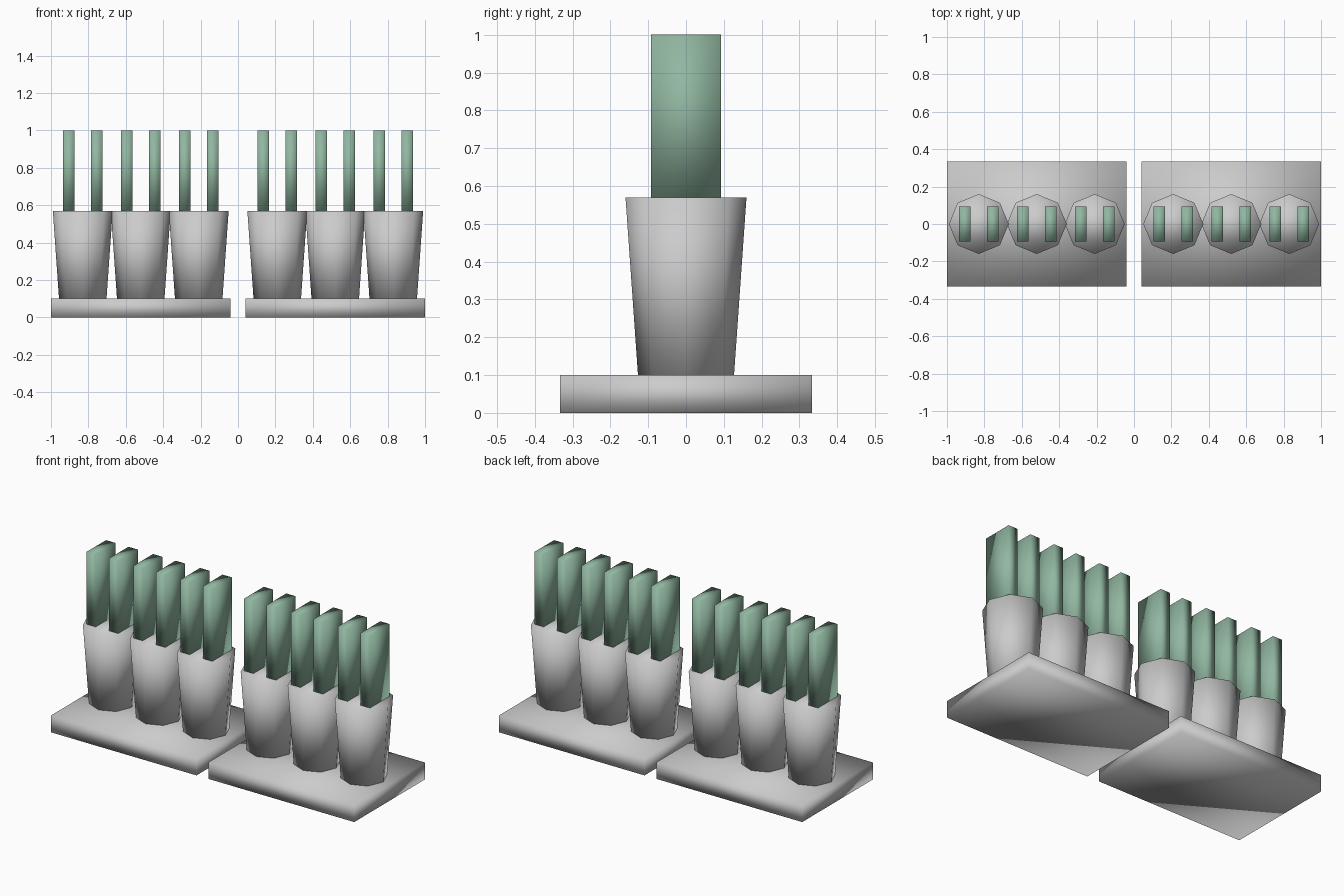
import bpy

if "Cube" in bpy.data.objects:
    bpy.data.objects.remove(bpy.data.objects["Cube"])

green = bpy.data.materials.new("leaf_green")
green.diffuse_color = (0.28, 0.47, 0.35, 1)
green.use_nodes = True
green.node_tree.nodes["Principled BSDF"].inputs["Base Color"].default_value = green.diffuse_color

BASE_TOP, POT_TOP, LEAF_TOP = 0.10, 0.57, 1.0


def finish(name, material=None):
    obj = bpy.context.object
    obj.name = name
    bpy.ops.object.transform_apply(location=False, rotation=False, scale=True)
    bpy.ops.object.shade_smooth()
    if material:
        obj.data.materials.append(material)


def box(name, x, z0, z1, width, depth, material=None):
    bpy.ops.mesh.primitive_cube_add(size=1, location=(x, 0, (z0 + z1) / 2))
    bpy.context.object.scale = (width, depth, z1 - z0)
    finish(name, material)


def pot(name, x):
    bpy.ops.mesh.primitive_cone_add(
        vertices=8, radius1=0.127, radius2=0.16, depth=POT_TOP - BASE_TOP,
        location=(x, 0, (BASE_TOP + POT_TOP) / 2))
    finish(name)


for side, label in ((-1, "left"), (1, "right")):
    # Base slab
    box(f"{label}_base", side * 0.52, 0, BASE_TOP, 0.96, 0.667)
    for i in range(3):
        # Tapered octagonal pot with two upright blades
        x = side * 0.52 + (i - 1) * 0.31
        pot(f"{label}_pot_{i + 1}", x)
        for j, dx in enumerate((-0.074, 0.074)):
            box(f"{label}_blade_{i + 1}_{j + 1}", x + dx, POT_TOP, LEAF_TOP,
                0.062, 0.185, green)
